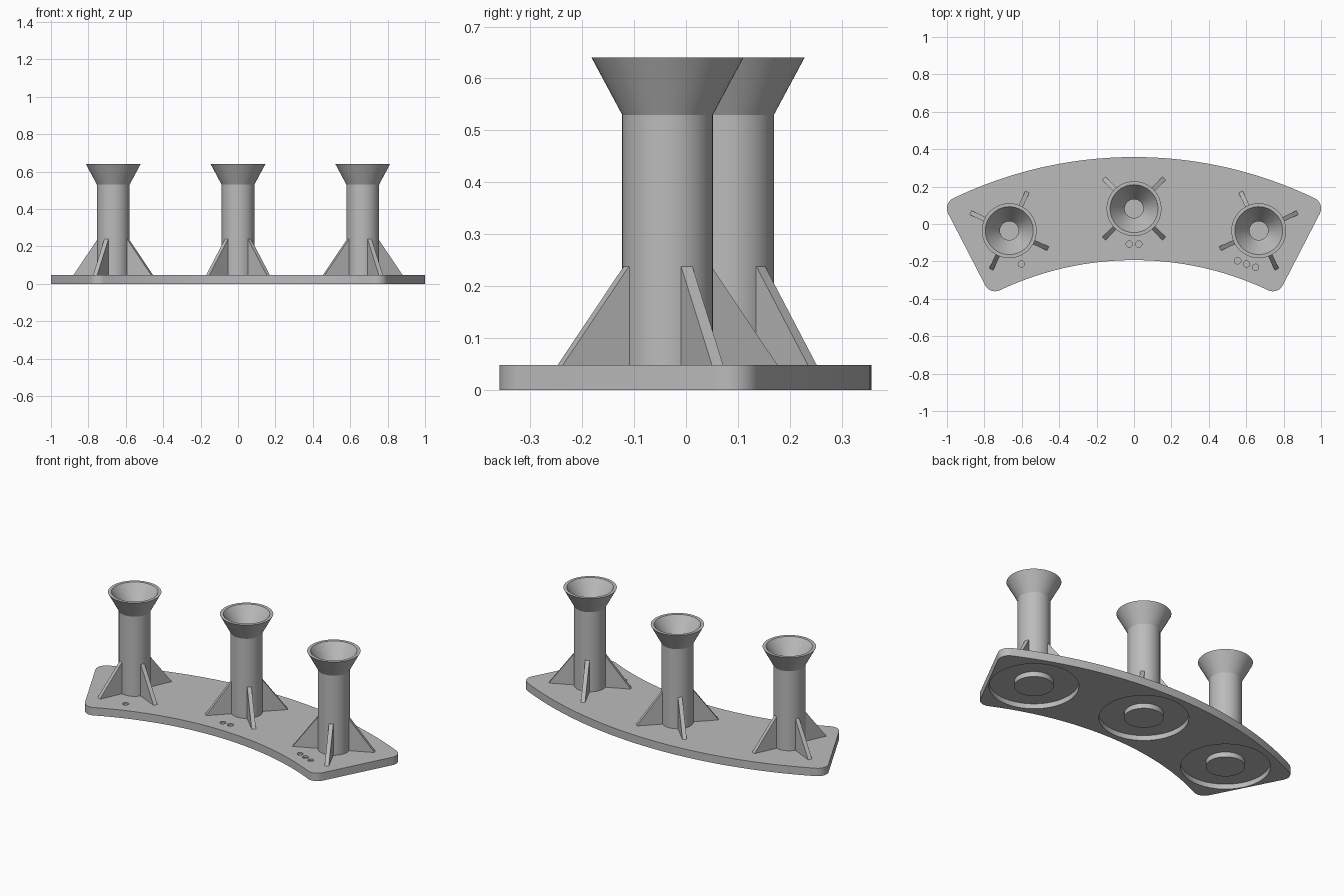
import bpy
import bmesh
from math import sin, cos, asin, pi, radians
from mathutils import Matrix, Vector

if "Cube" in bpy.data.objects:
    bpy.data.objects.remove(bpy.data.objects["Cube"], do_unlink=True)

CENTRE = Vector((0, -1.868, 0))     # centre of the curved base
TOWER_R = 1.95                      # radius on which the towers stand
R_OUT, R_IN = 2.226, 1.675
HALF = radians(27.32)
FILLET = 0.06
THICK = 0.048
STEP = radians(20)

grey = bpy.data.materials.new("plain grey")
grey.use_nodes = True
grey.diffuse_color = (0.5, 0.5, 0.5, 1)
grey.node_tree.nodes["Principled BSDF"].inputs["Base Color"].default_value = (0.5, 0.5, 0.5, 1)


def make_object(name, bm):
    bmesh.ops.recalc_face_normals(bm, faces=bm.faces)
    mesh = bpy.data.meshes.new(name)
    bm.to_mesh(mesh)
    bm.free()
    mesh.materials.append(grey)
    obj = bpy.data.objects.new(name, mesh)
    bpy.context.collection.objects.link(obj)
    return obj


def extrude_outline(bm, points, offset):
    """Close an outline into a solid by sweeping it along offset."""
    face = bm.faces.new([bm.verts.new(p) for p in points])
    result = bmesh.ops.extrude_face_region(bm, geom=[face], use_keep_orig=True)
    verts = [g for g in result["geom"] if isinstance(g, bmesh.types.BMVert)]
    bmesh.ops.translate(bm, verts=verts, vec=offset)
    return list(face.verts) + verts


def lathe(bm, profile, matrix):
    """Spin a closed (radius, height) profile round the z axis."""
    verts = [bm.verts.new((r, 0, z)) for r, z in profile]
    edges = [bm.edges.new((verts[i - 1], verts[i])) for i in range(len(verts))]
    before = set(bm.verts) - set(verts)
    bmesh.ops.spin(bm, geom=verts + edges, cent=(0, 0, 0), axis=(0, 0, 1),
                   angle=2 * pi, steps=64, use_merge=True)
    new = [v for v in bm.verts if v not in before]
    bmesh.ops.transform(bm, matrix=matrix, verts=new)


def station(index):
    """Frame of a tower: index -1, 0, 1 from right to left side."""
    return (Matrix.Translation(CENTRE) @ Matrix.Rotation(-index * STEP, 4, "Z")
            @ Matrix.Translation((0, TOWER_R, 0)))


def polar(radius, angle):
    return CENTRE + Vector((radius * sin(angle), radius * cos(angle), 0))


# Base outline: a ring sector with rounded corners
def arc(radius, limit, steps=48):
    return [polar(radius, -limit + 2 * limit * i / steps) for i in range(steps + 1)]


def corner(radius, side, start, end, steps=8):
    limit = HALF - asin(FILLET / radius)
    c = polar(radius, side * limit)
    angles = [side * HALF + start + (end - start) * i / steps for i in range(1, steps)]
    # the first and last directions differ slightly from the sector edge
    return [c + FILLET * Vector((sin(a), cos(a), 0)) for a in angles]


def edge_point(radius, side):
    along = (radius ** 2 - FILLET ** 2) ** 0.5
    return polar(along, side * HALF)


r_o, r_i = R_OUT - FILLET, R_IN + FILLET
lim_o, lim_i = HALF - asin(FILLET / r_o), HALF - asin(FILLET / r_i)
outline = arc(R_OUT, lim_o)
outline += corner(r_o, 1, lim_o - HALF, pi / 2) + [edge_point(r_o, 1), edge_point(r_i, 1)]
outline += corner(r_i, 1, pi / 2, pi + lim_i - HALF)
outline += arc(R_IN, lim_i)[::-1]
outline += corner(r_i, -1, pi + HALF - lim_i, 3 * pi / 2)
outline += [edge_point(r_i, -1), edge_point(r_o, -1)]
outline += corner(r_o, -1, 3 * pi / 2, 2 * pi + HALF - lim_o)

bm = bmesh.new()
extrude_outline(bm, outline, (0, 0, THICK))
base = make_object("curved_base", bm)

# Cutters: ring groove under each tower and one, two, three counting dimples
bm = bmesh.new()
for index in (-1, 0, 1):
    frame = station(index)
    lathe(bm, [(0.105, -0.02), (0.24, -0.02), (0.24, 0.03), (0.105, 0.03)], frame)
    count = index + 2
    for k in range(count):
        x = (k - (count - 1) / 2) * 0.051
        bmesh.ops.create_cone(bm, cap_ends=True, segments=24, radius1=0.017, radius2=0.017,
                              depth=0.04, matrix=frame @ Matrix.Translation((x, -0.19, 0.058)))
cutter = make_object("base_cutter", bm)
cutter.hide_render = True

cut = base.modifiers.new("grooves", "BOOLEAN")
cut.operation = "DIFFERENCE"
cut.solver = "EXACT"
cut.object = cutter
bpy.context.view_layer.update()
depsgraph = bpy.context.evaluated_depsgraph_get()
base_mesh = bpy.data.meshes.new_from_object(base.evaluated_get(depsgraph))
base.modifiers.clear()
base.data = base_mesh
bpy.data.objects.remove(cutter, do_unlink=True)

# Flared tubes with four triangular ribs each
parts = [base]
tube = [(0.05, 0.04), (0.0875, 0.04), (0.0875, 0.53), (0.1465, 0.64),
        (0.128, 0.64), (0.05, 0.53)]
rib = [(0.08, 0.044), (0.228, 0.044), (0.228, THICK), (0.0875, 0.238), (0.08, 0.238)]
RIB_T = 0.024
for index, label in ((-1, "right"), (0, "middle"), (1, "left")):
    frame = station(index)
    bm = bmesh.new()
    lathe(bm, tube, frame)
    parts.append(make_object(label + "_flared_tube", bm))

    bm = bmesh.new()
    for k in range(4):
        verts = extrude_outline(bm, [(r, -RIB_T / 2, z) for r, z in rib], (0, RIB_T, 0))
        turn = Matrix.Rotation(pi / 4 + k * pi / 2, 4, "Z")
        bmesh.ops.transform(bm, matrix=frame @ turn, verts=verts)
    make_object(label + "_ribs", bm)

# Smooth the round walls, keep the creases
bpy.ops.object.select_all(action="DESELECT")
for obj in parts:
    obj.select_set(True)
bpy.context.view_layer.objects.active = base
bpy.ops.object.shade_smooth_by_angle(angle=radians(20))
